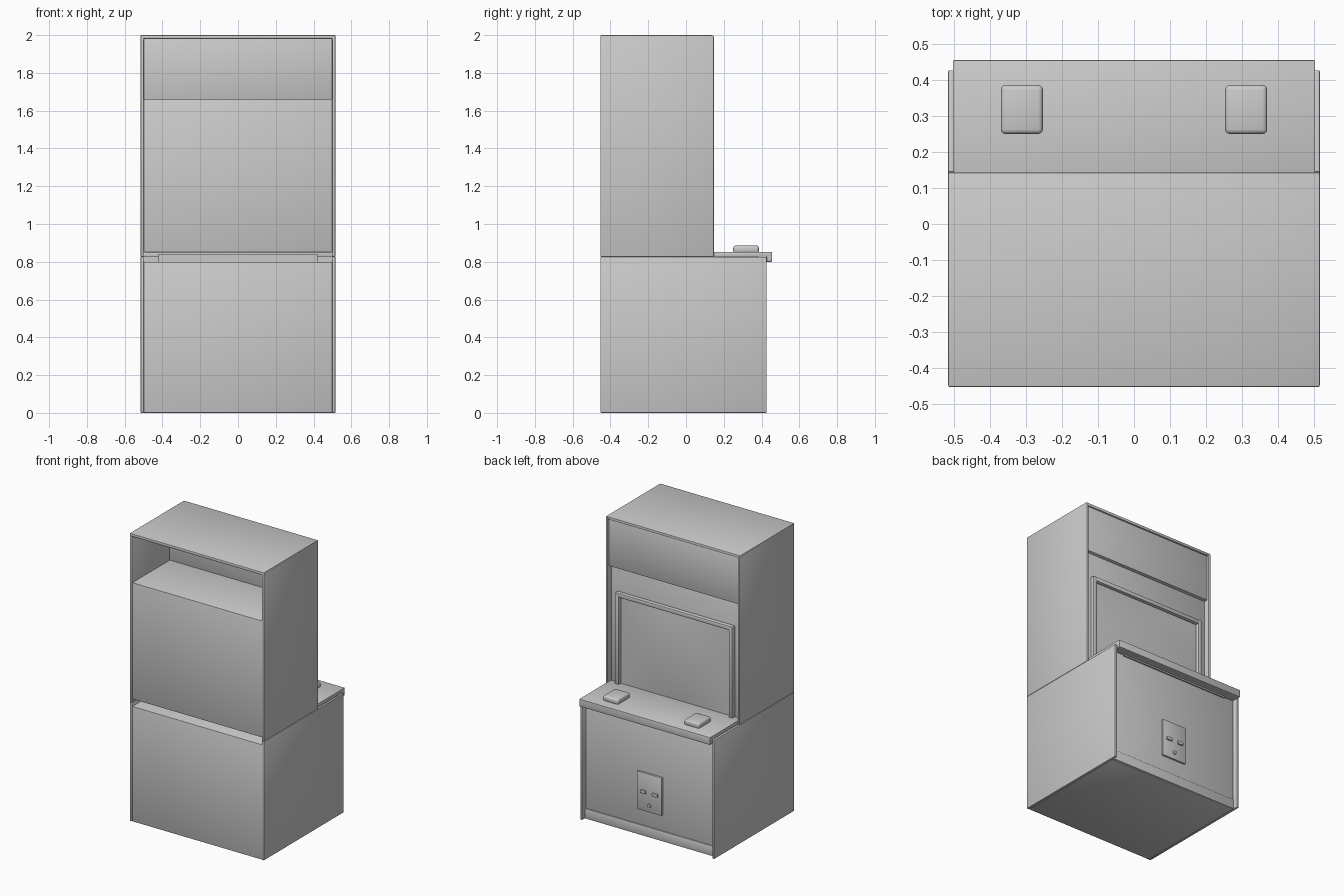
import bpy, bmesh, math

if "Cube" in bpy.data.objects:
    bpy.data.objects.remove(bpy.data.objects["Cube"])

grey = bpy.data.materials.new("cabinet grey")
grey.diffuse_color = (0.6, 0.6, 0.6, 1)
grey.use_nodes = True
grey.node_tree.nodes["Principled BSDF"].inputs["Base Color"].default_value = grey.diffuse_color


def finish(name, bm):
    bmesh.ops.recalc_face_normals(bm, faces=bm.faces)
    mesh = bpy.data.meshes.new(name)
    bm.to_mesh(mesh)
    bm.free()
    obj = bpy.data.objects.new(name, mesh)
    bpy.context.collection.objects.link(obj)
    mesh.materials.append(grey)
    return obj


def box(name, x, y, z, bevel=0.004, segments=2):
    """Box from (min, max) ranges with softened edges."""
    bm = bmesh.new()
    bmesh.ops.create_cube(bm, size=1)
    for v in bm.verts:
        v.co = [r[0] + (c + 0.5) * (r[1] - r[0]) for c, r in zip(v.co, (x, y, z))]
    if bevel:
        bmesh.ops.bevel(bm, geom=bm.edges[:], offset=bevel, segments=segments,
                        profile=0.5, affect='EDGES')
    return finish(name, bm)


def pair(name, x, y, z, bevel=0.004, segments=2):
    """The same box on both sides of the centre line."""
    box(name + "_right", x, y, z, bevel, segments)
    box(name + "_left", (-x[1], -x[0]), y, z, bevel, segments)


W, IN, BACK = 0.516, 0.499, -0.453

# Side panels and roof
pair("lower_side", (IN, W), (BACK, 0.427), (0, 0.826))
pair("upper_side", (IN, W), (BACK, 0.147), (0.826, 1.996))
box("roof", (-W, W), (BACK, 0.143), (1.98, 2.0))

# Cabinet bodies, open above the upper one at the rear
box("lower_body", (-IN, IN), (BACK + 0.003, 0.39), (0, 0.80))
box("kick_plate", (-IN, IN), (0.37, 0.397), (0, 0.07), 0.003)
box("upper_body", (-IN, IN), (BACK + 0.003, 0.11), (0.85, 1.66))
box("marquee_box", (-IN, IN), (-0.04, 0.135), (1.655, 1.98))
box("gap_filler", (-0.42, 0.42), (0.05, 0.40), (0.79, 0.84), 0)

# Control deck with its lip and two raised pads
box("control_deck", (-0.503, 0.503), (0.08, 0.455), (0.827, 0.852), 0.003)
box("deck_lip", (-0.503, 0.503), (0.427, 0.455), (0.80, 0.851), 0.003)
box("deck_lip_inner", (-IN, IN), (0.385, 0.43), (0.80, 0.84), 0)
pair("control_pad", (0.253, 0.37), (0.25, 0.386), (0.845, 0.886), 0.013, 3)

# Screen surround
pair("screen_frame", (0.422, 0.452), (0.10, 0.137), (0.845, 1.485), 0.006)
box("screen_frame_top", (-0.452, 0.452), (0.10, 0.137), (1.455, 1.485), 0.006)

# Bulged screen
bm = bmesh.new()
bmesh.ops.create_grid(bm, x_segments=16, y_segments=12, size=1)
for v in bm.verts:
    u, w = v.co.x, v.co.y
    v.co = (u * 0.43, 0.112 + 0.018 * (1 - u * u) * (1 - w * w), 1.155 + w * 0.31)
screen = finish("screen", bm)
if screen.data.polygons[0].normal.y < 0:
    screen.data.flip_normals()

# Coin door with slots and a lock
box("coin_door", (-0.095, 0.095), (0.385, 0.403), (0.178, 0.442), 0.003)
pair("coin_slot", (0.024, 0.066), (0.395, 0.413), (0.30, 0.322), 0.003)
bm = bmesh.new()
bmesh.ops.create_cone(bm, cap_ends=True, segments=20, radius1=0.014, radius2=0.012, depth=0.02)
for v in bm.verts:
    v.co = (v.co.x, 0.403 + v.co.z, 0.225 + v.co.y)
finish("coin_lock", bm)

# Smooth rounded edges, keep flat faces crisp
bpy.ops.object.select_all(action='DESELECT')
for obj in bpy.context.scene.objects:
    obj.select_set(True)
    bpy.context.view_layer.objects.active = obj
bpy.ops.object.shade_smooth_by_angle(angle=math.radians(35))
